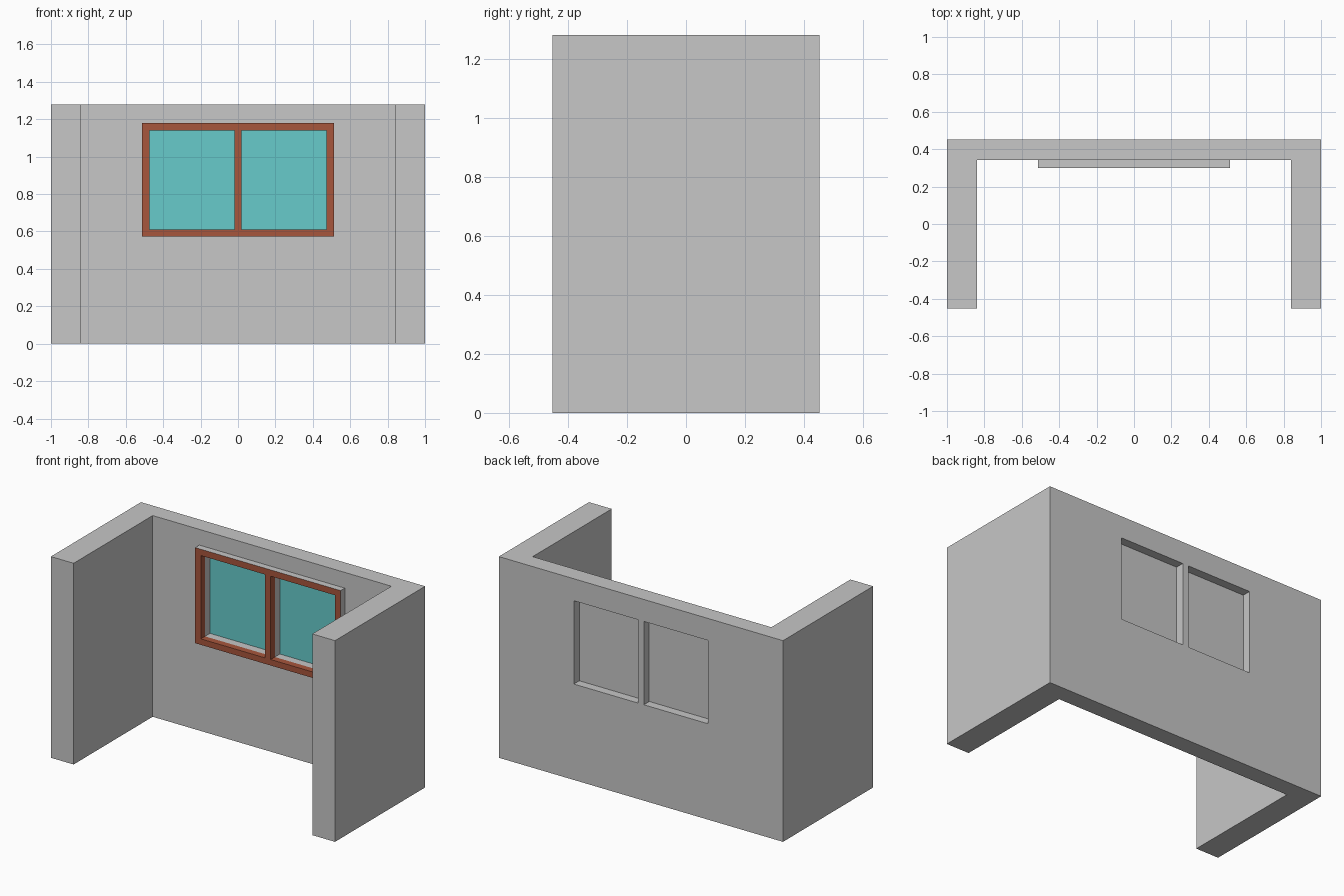
import bpy, bmesh
from mathutils import Vector

if "Cube" in bpy.data.objects:
    bpy.data.objects.remove(bpy.data.objects["Cube"])


def material(name, rgb):
    m = bpy.data.materials.new(name)
    m.diffuse_color = (*rgb, 1)
    m.use_nodes = True
    m.node_tree.nodes["Principled BSDF"].inputs["Base Color"].default_value = m.diffuse_color
    return m


plaster = material("grey plaster", (0.57, 0.57, 0.57))
wood = material("red brown wood", (0.39, 0.092, 0.045))
glass = material("teal glass", (0.135, 0.60, 0.60))

HEIGHT, BACK, INNER, FRAME, FRONT = 1.28, 0.453, 0.342, 0.30, -0.453
PANES = [(-0.472, -0.02), (0.02, 0.472)]
SILL, HEAD = 0.61, 1.14


def in_pane(x, z):
    return SILL < z < HEAD and any(a < x < b for a, b in PANES)


def pierced_panel(xs, zs, y_back, y_front):
    """Slab on a grid of cells with the two window openings left out."""
    bm = bmesh.new()
    v = {(x, z): bm.verts.new((x, y_back, z)) for x in xs for z in zs}
    for x0, x1 in zip(xs, xs[1:]):
        for z0, z1 in zip(zs, zs[1:]):
            if not in_pane((x0 + x1) / 2, (z0 + z1) / 2):
                bm.faces.new([v[x0, z0], v[x1, z0], v[x1, z1], v[x0, z1]])
    back = bm.faces[:]
    ret = bmesh.ops.extrude_face_region(bm, geom=back, use_keep_orig=True)
    bmesh.ops.translate(bm, vec=(0, y_front - y_back, 0),
                        verts=[g for g in ret["geom"] if isinstance(g, bmesh.types.BMVert)])
    bmesh.ops.recalc_face_normals(bm, faces=bm.faces[:])
    return bm


def make_object(name, bm, mats):
    me = bpy.data.meshes.new(name)
    bm.to_mesh(me)
    bm.free()
    for m in mats:
        me.materials.append(m)
    ob = bpy.data.objects.new(name, me)
    bpy.context.collection.objects.link(ob)
    return ob


pane_xs = [x for p in PANES for x in p]

# Back wall, with the end columns pulled forward into the side walls
bm = pierced_panel([-1, -0.84, *pane_xs, 0.84, 1], [0, SILL, HEAD, HEIGHT], BACK, INNER)
for side in (-1, 1):
    ends = [f for f in bm.faces if f.normal.y < -0.9
            and abs(f.calc_center_median().y - INNER) < 1e-4
            and f.calc_center_median().x * side > 0.84]
    ret = bmesh.ops.extrude_face_region(bm, geom=ends)
    bmesh.ops.delete(bm, geom=[f for f in ends if f.is_valid], context='FACES_ONLY')
    bmesh.ops.translate(bm, vec=(0, FRONT - INNER, 0),
                        verts=[g for g in ret["geom"] if isinstance(g, bmesh.types.BMVert)])
bmesh.ops.recalc_face_normals(bm, faces=bm.faces[:])
make_object("walls", bm, [plaster])

# Window frame: wood on the front and inner reveals, plaster on the outer edges
bm = pierced_panel([-0.512, *pane_xs, 0.512], [0.572, SILL, HEAD, 1.18], INNER, FRAME)
bmesh.ops.delete(bm, geom=[f for f in bm.faces if f.normal.y > 0.9], context='FACES')
for f in bm.faces:
    c = f.calc_center_median()
    outer = abs(c.x) > 0.511 or c.z < 0.573 or c.z > 1.179
    f.material_index = 1 if outer else 0
make_object("window_frame", bm, [wood, plaster])

# Panes: glass in front, plaster colour behind
for label, (a, b) in zip(("left", "right"), PANES):
    bm = bmesh.new()
    bmesh.ops.create_cube(bm, size=1)
    bmesh.ops.scale(bm, vec=(b - a, 0.006, HEAD - SILL), verts=bm.verts)
    bmesh.ops.translate(bm, vec=Vector(((a + b) / 2, 0.395, (SILL + HEAD) / 2)), verts=bm.verts)
    bm.normal_update()
    for f in bm.faces:
        f.material_index = 0 if f.normal.y < -0.9 else 1
    make_object(label + "_pane", bm, [glass, plaster])
